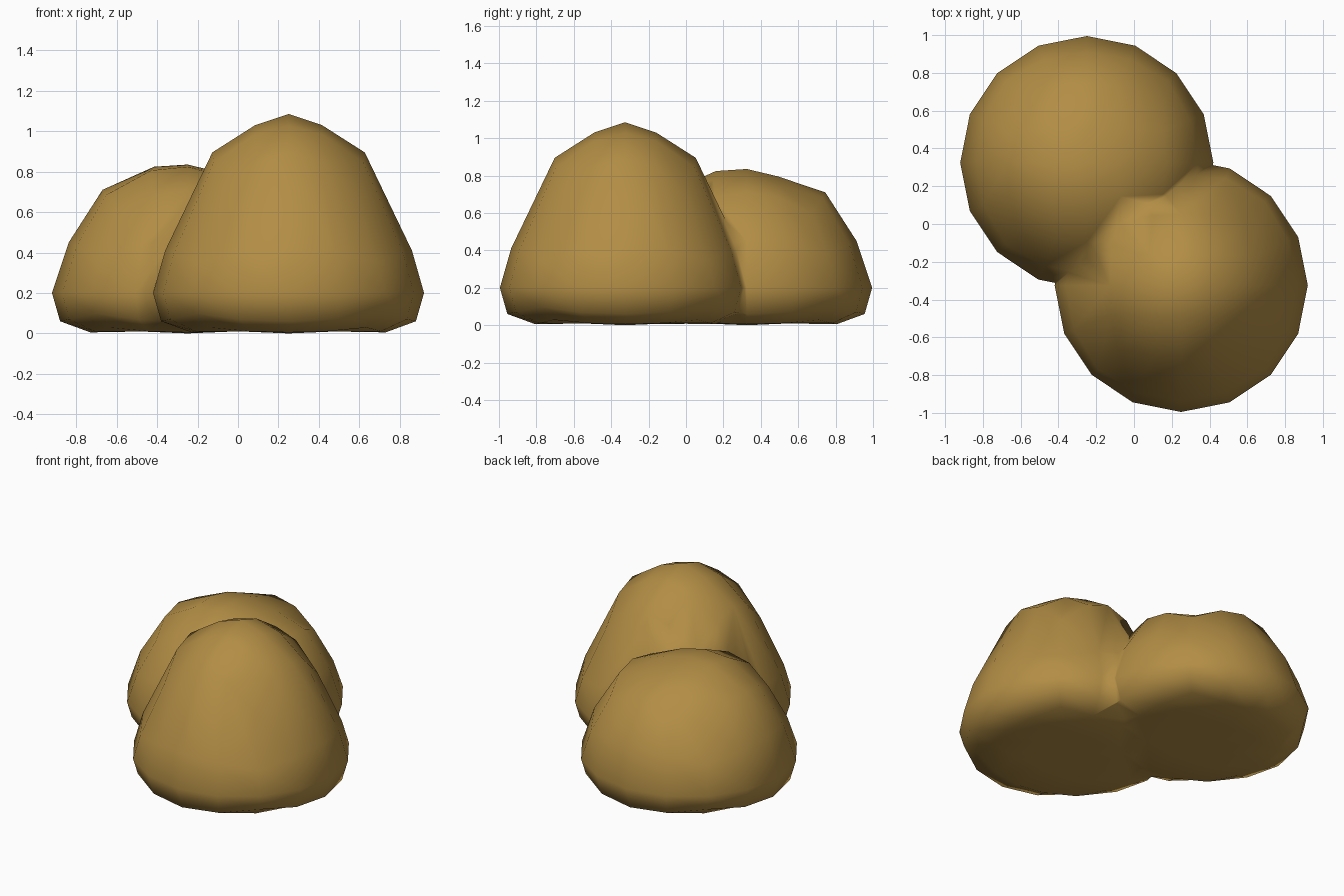
import bpy, bmesh, math
from mathutils import Vector

if "Cube" in bpy.data.objects:
    bpy.data.objects.remove(bpy.data.objects["Cube"])

mat = bpy.data.materials.new("ochre")
mat.diffuse_color = (0.45, 0.27, 0.06, 1)
mat.use_nodes = True
mat.node_tree.nodes["Principled BSDF"].inputs["Base Color"].default_value = mat.diffuse_color

# Radius and height every 22.5 degrees from pole to base
BASE = [(0.67, 0.20), (0.63, 0.06), (0.48, 0.005), (0.24, 0.012), (0, 0)]
TALL = [(0, 1.085), (0.165, 1.03), (0.377, 0.895), (0.61, 0.41)] + BASE
LOW = [(0, 0.835), (0.165, 0.81), (0.42, 0.71), (0.587, 0.45)] + BASE


def mound(name, cx, cy, profile, tilt):
    # Rounded cube with 4 x 4 quads per side, reshaped by a profile
    bm = bmesh.new()
    bmesh.ops.create_cube(bm, size=2)
    bmesh.ops.subdivide_edges(bm, edges=bm.edges[:], cuts=3, use_grid_fill=True)
    for v in bm.verts:
        d = Vector([math.tan(c * math.pi / 4) for c in v.co]).normalized()
        t = math.acos(max(-1, min(1, d.z))) / (math.pi / 8)
        i = min(int(t + 1e-5), 7)
        f = t - i
        (r0, z0), (r1, z1) = profile[i], profile[i + 1]
        r, z = r0 + (r1 - r0) * f, z0 + (z1 - z0) * f
        a = math.atan2(d.y, d.x)
        if t < 1.7:
            z += tilt * r / 0.165 * math.cos(a - math.radians(225))
        v.co = (cx + r * math.cos(a), cy + r * math.sin(a), z)
    bmesh.ops.recalc_face_normals(bm, faces=bm.faces[:])
    mesh = bpy.data.meshes.new(name)
    bm.to_mesh(mesh)
    bm.free()
    mesh.materials.append(mat)
    ob = bpy.data.objects.new(name, mesh)
    bpy.context.collection.objects.link(ob)
    return ob


tall = mound("mounds", 0.25, -0.325, TALL, 0)
low = mound("low_mound", -0.25, 0.325, LOW, 0.02)

# Fuse the two mounds into one smooth lump
mod = tall.modifiers.new("union", 'BOOLEAN')
mod.operation = 'UNION'
mod.solver = 'EXACT'
mod.object = low
bpy.context.view_layer.objects.active = tall
tall.select_set(True)
bpy.ops.object.modifier_apply(modifier=mod.name)
bpy.data.objects.remove(low)
tall.data.shade_smooth()
